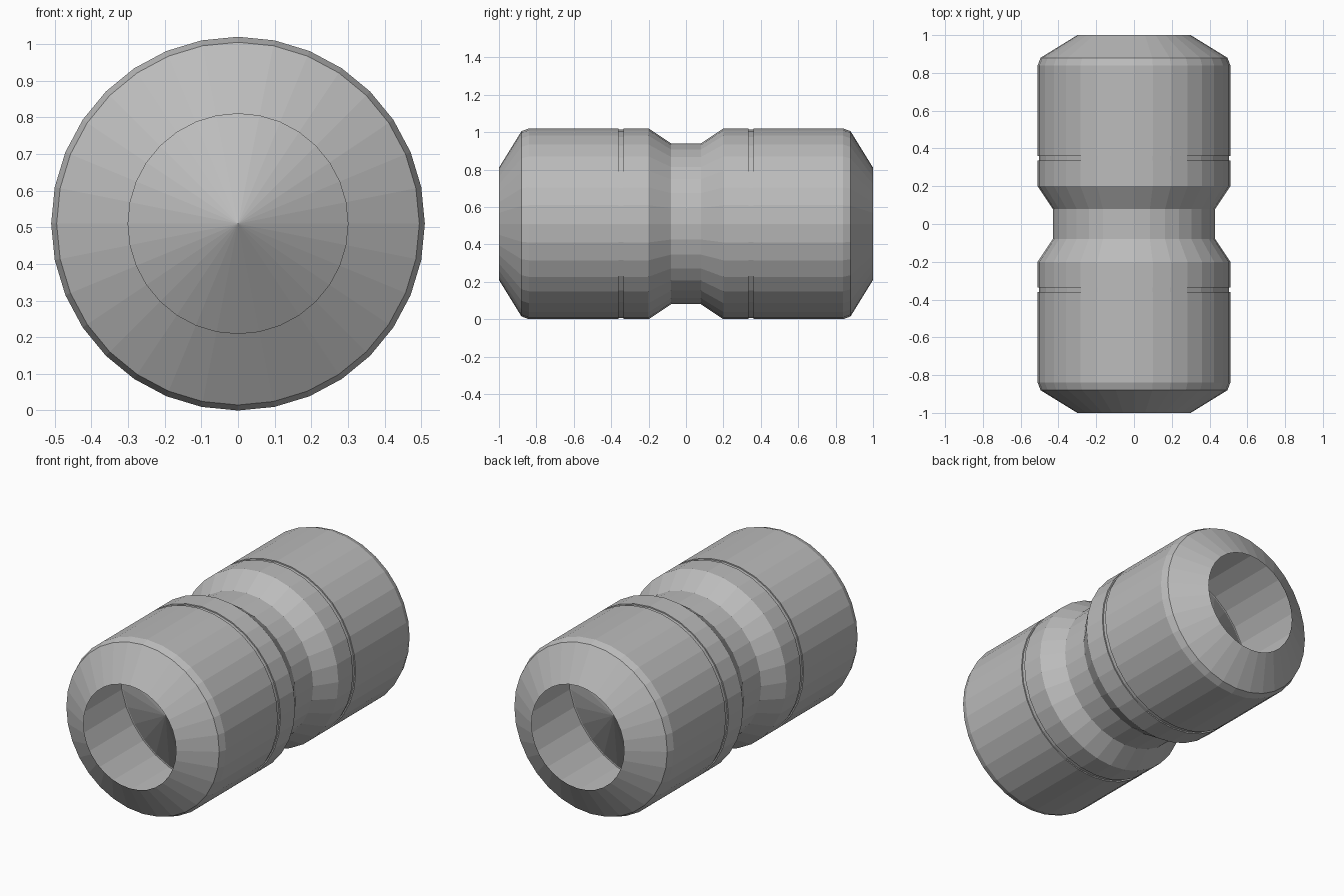
import bpy, bmesh, math

if "Cube" in bpy.data.objects:
    bpy.data.objects.remove(bpy.data.objects["Cube"])

SIDES = 32
AXIS_Z = 0.51

grey = bpy.data.materials.new("grey")
grey.diffuse_color = (0.5, 0.5, 0.5, 1)
grey.use_nodes = True
grey.node_tree.nodes["Principled BSDF"].inputs["Base Color"].default_value = grey.diffuse_color


def revolve(name, profile):
    """Spin a (y, radius) profile, running from front to back, about the y axis."""
    bm = bmesh.new()
    rings = []
    for y, r in profile:
        if r == 0:
            rings.append([bm.verts.new((0, y, AXIS_Z))] * SIDES)
            continue
        rings.append([bm.verts.new((r * math.cos(2 * math.pi * i / SIDES), y,
                                    AXIS_Z + r * math.sin(2 * math.pi * i / SIDES)))
                      for i in range(SIDES)])
    for a, b in zip(rings, rings[1:]):
        for i in range(SIDES):
            j = (i + 1) % SIDES
            corners = list(dict.fromkeys((a[i], b[i], b[j], a[j])))
            bm.faces.new(corners)
    mesh = bpy.data.meshes.new(name)
    bm.to_mesh(mesh)
    bm.free()
    mesh.materials.append(grey)
    obj = bpy.data.objects.new(name, mesh)
    bpy.context.collection.objects.link(obj)


# hollow end sleeves with a chamfered mouth
sleeve = [(-1.0, 0.30), (-0.88, 0.495), (-0.84, 0.51), (-0.36, 0.51), (-0.36, 0.503)]
revolve("front_sleeve", sleeve)
revolve("back_sleeve", [(-y, r) for y, r in reversed(sleeve)])

# waisted middle with grooves, closed by a cone inside each sleeve
half = [(-0.67, 0), (-0.36, 0.503), (-0.335, 0.503), (-0.335, 0.51),
        (-0.20, 0.51), (-0.08, 0.43)]
revolve("waisted_body", half + [(-y, r) for y, r in reversed(half)])
